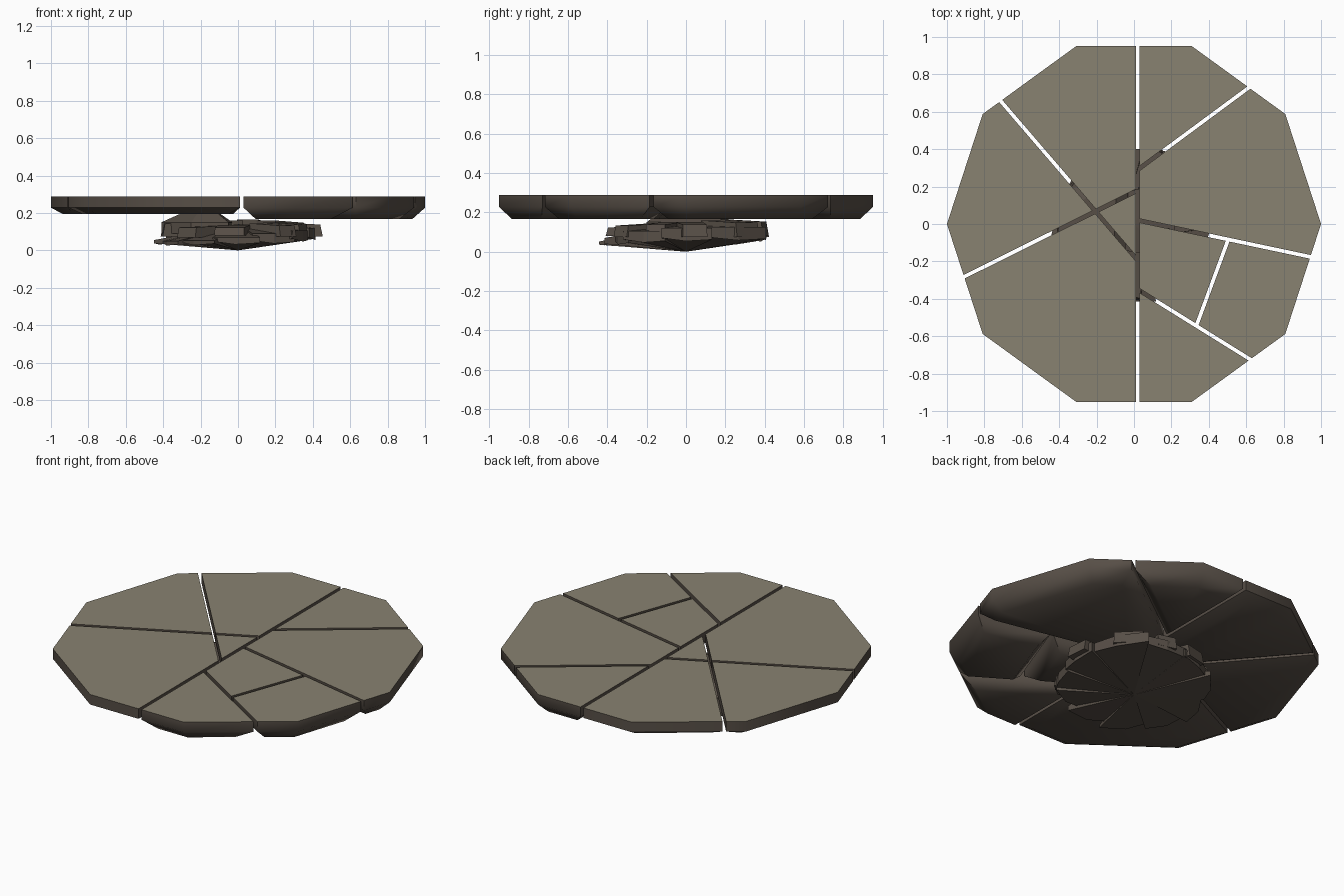
import bpy, bmesh, math
from mathutils import Vector

if "Cube" in bpy.data.objects:
    bpy.data.objects.remove(bpy.data.objects["Cube"])


def material(name, rgb):
    m = bpy.data.materials.new(name)
    m.diffuse_color = (*rgb, 1)
    m.use_nodes = True
    m.node_tree.nodes["Principled BSDF"].inputs["Base Color"].default_value = m.diffuse_color
    return m


STONE = material("pale stone top", (0.25, 0.225, 0.165))
EARTH = material("dark earth", (0.095, 0.077, 0.062))
TOP, GAP = 0.288, 0.01


def finish(name, bm, angle):
    bmesh.ops.recalc_face_normals(bm, faces=bm.faces[:])
    bm.normal_update()
    for f in bm.faces:
        f.material_index = 0 if f.normal.z > 0.95 and f.calc_center_median().z > 0.28 else 1
    me = bpy.data.meshes.new(name)
    bm.to_mesh(me)
    bm.free()
    ob = bpy.data.objects.new(name, me)
    bpy.context.collection.objects.link(ob)
    me.materials.append(STONE)
    me.materials.append(EARTH)
    bpy.ops.object.select_all(action='DESELECT')
    ob.select_set(True)
    bpy.context.view_layer.objects.active = ob
    if angle:
        bpy.ops.object.shade_smooth_by_angle(angle=math.radians(angle))
    return ob


def clip(poly, a, b, side):
    """Keep the part left (side 1) or right (side -1) of the crack a-b."""
    a, b = Vector(a), Vector(b)
    d = (b - a).normalized()
    n = Vector((-d.y, d.x)) * side
    dist = [(p - a).dot(n) - GAP for p in poly]
    out = []
    for i, p in enumerate(poly):
        j = (i + 1) % len(poly)
        if dist[i] >= 0:
            out.append(p)
        if dist[i] * dist[j] < 0:
            out.append(p.lerp(poly[j], dist[i] / (dist[i] - dist[j])))
    return out


def inset(poly, w):
    out = []
    for i, p in enumerate(poly):
        d0 = (p - poly[i - 1]).normalized()
        d1 = (poly[(i + 1) % len(poly)] - p).normalized()
        n0, n1 = Vector((-d0.y, d0.x)), Vector((-d1.y, d1.x))
        out.append(p + (n0 + n1) * (w / (1 + n0.dot(n1))))
    return out


def loft(bm, rings):
    """Close a stack of equal vertex rings into a solid."""
    rows = [[bm.verts.new(c) for c in r] for r in rings]
    n = len(rows[0])
    for lo, hi in zip(rows, rows[1:]):
        for i in range(n):
            bm.faces.new((lo[i], lo[(i + 1) % n], hi[(i + 1) % n], hi[i]))
    bm.faces.new(rows[0][::-1])
    bm.faces.new(rows[-1])


# Cracks across the ten-sided disc
DISC = [Vector((math.cos(math.radians(36 * i)), math.sin(math.radians(36 * i)))) for i in range(10)]
MID = ((0.02, -1), (0.02, 1))
NW = ((-0.715, 0.66), (0.02, -0.195))
SW = ((-0.915, -0.285), (0.02, 0.18))
NE = ((0.02, 0.29), (0.615, 0.73))
E = ((0.02, 0.02), (0.94, -0.175))
SE = ((0.02, -0.35), (0.615, -0.72))
CROSS = ((0.505, -0.08), (0.335, -0.54))

# Each slab: cuts with the side kept, underside height, chamfer width
SLABS = {
    "slab_back_left": ([(MID, 1), (NW, 1), (SW, 1)], 0.195, 0.06),
    "slab_left": ([(MID, 1), (NW, -1), (SW, 1)], 0.195, 0.06),
    "slab_front_left": ([(MID, 1), (NW, -1), (SW, -1)], 0.195, 0.06),
    "slab_centre": ([(MID, 1), (NW, 1), (SW, -1)], 0.195, 0.035),
    "slab_back_right": ([(MID, -1), (NE, 1)], 0.167, 0.065),
    "slab_right": ([(MID, -1), (NE, -1), (E, 1)], 0.167, 0.065),
    "slab_inner_right": ([(MID, -1), (E, -1), (SE, 1), (CROSS, -1)], 0.167, 0.065),
    "slab_outer_right": ([(MID, -1), (E, -1), (SE, 1), (CROSS, 1)], 0.167, 0.06),
    "slab_front_right": ([(MID, -1), (SE, -1)], 0.167, 0.065),
}
for name, (cuts, bottom, w) in SLABS.items():
    poly = DISC
    for (a, b), side in cuts:
        poly = clip(poly, a, b, side)
    bm = bmesh.new()
    loft(bm, [[(p.x, p.y, bottom) for p in inset(poly, w)],
              [(p.x, p.y, 0.228) for p in poly],
              [(p.x, p.y, TOP) for p in poly]])
    finish(name, bm, 55)


def polar(r, deg, z):
    return (r * math.cos(math.radians(deg)), r * math.sin(math.radians(deg)), z)


# Fan of rock wedges: start, end angle, start, end radius, rim bottom, rim top
WEDGES = [
    (-18, 18, 0.40, 0.43, 0.062, 0.12),
    (16, 60, 0.40, 0.47, 0.066, 0.125),
    (56, 95, 0.44, 0.40, 0.066, 0.12),
    (92, 128, 0.41, 0.40, 0.06, 0.11),
    (124, 160, 0.43, 0.40, 0.045, 0.08),
    (156, 192, 0.38, 0.46, 0.038, 0.055),
    (188, 222, 0.41, 0.43, 0.033, 0.05),
    (218, 254, 0.39, 0.46, 0.036, 0.052),
    (250, 286, 0.40, 0.43, 0.04, 0.07),
    (282, 316, 0.37, 0.42, 0.045, 0.09),
    (312, 344, 0.43, 0.39, 0.055, 0.105),
]
bm = bmesh.new()
for a0, a1, r0, r1, zb, zt in WEDGES:
    mid, rm = (a0 + a1) / 2, (r0 + r1) / 2
    loft(bm, [[(0, 0, 0.0), polar(r0, a0, zb + 0.008), polar(rm, mid, zb - 0.008), polar(r1, a1, zb)],
              [(0, 0, 0.14), polar(r0, a0, zt), polar(rm, mid, zt), polar(r1, a1, zt)]])
finish("rock_fan", bm, 0)

# Loose blocks around the rim: angle, inner radius, outer radius, half width, bottom, top
BLOCKS = [
    (5, 0.22, 0.45, 0.07, 0.075, 0.15), (45, 0.20, 0.44, 0.09, 0.075, 0.16),
    (103, 0.18, 0.42, 0.07, 0.075, 0.16), (75, 0.2, 0.42, 0.06, 0.08, 0.165),
    (145, 0.15, 0.40, 0.10, 0.065, 0.16), (185, 0.16, 0.41, 0.07, 0.075, 0.155),
    (222, 0.14, 0.38, 0.08, 0.07, 0.135), (262, 0.15, 0.40, 0.09, 0.08, 0.135),
    (308, 0.18, 0.43, 0.06, 0.075, 0.145), (335, 0.18, 0.39, 0.06, 0.07, 0.15),
]
bm = bmesh.new()
for deg, r0, r1, h, zb, zt in BLOCKS:
    u = Vector(polar(1, deg, 0))
    v = Vector((-u.y, u.x, 0)) * h
    foot = [u * r0 - v, u * r1 - v * 0.8, u * r1 + v, u * r0 + v]
    loft(bm, [[(p.x, p.y, zb) for p in foot],
              [(p.x * 0.97, p.y * 0.97, zt - 0.012 * (i in (1, 2))) for i, p in enumerate(foot)]])
finish("rim_blocks", bm, 0)

# Raised rock lump under the left slabs
bm = bmesh.new()
base = [(-0.41, -0.05), (-0.25, -0.2), (-0.05, -0.2), (-0.03, 0.2), (-0.2, 0.24), (-0.36, 0.18)]
loft(bm, [[(x, y, 0.09) for x, y in base], [(x, y, 0.15) for x, y in base],
          [(x * 0.55 - 0.08, y * 0.7, 0.197) for x, y in base]])
finish("rock_lump", bm, 0)
